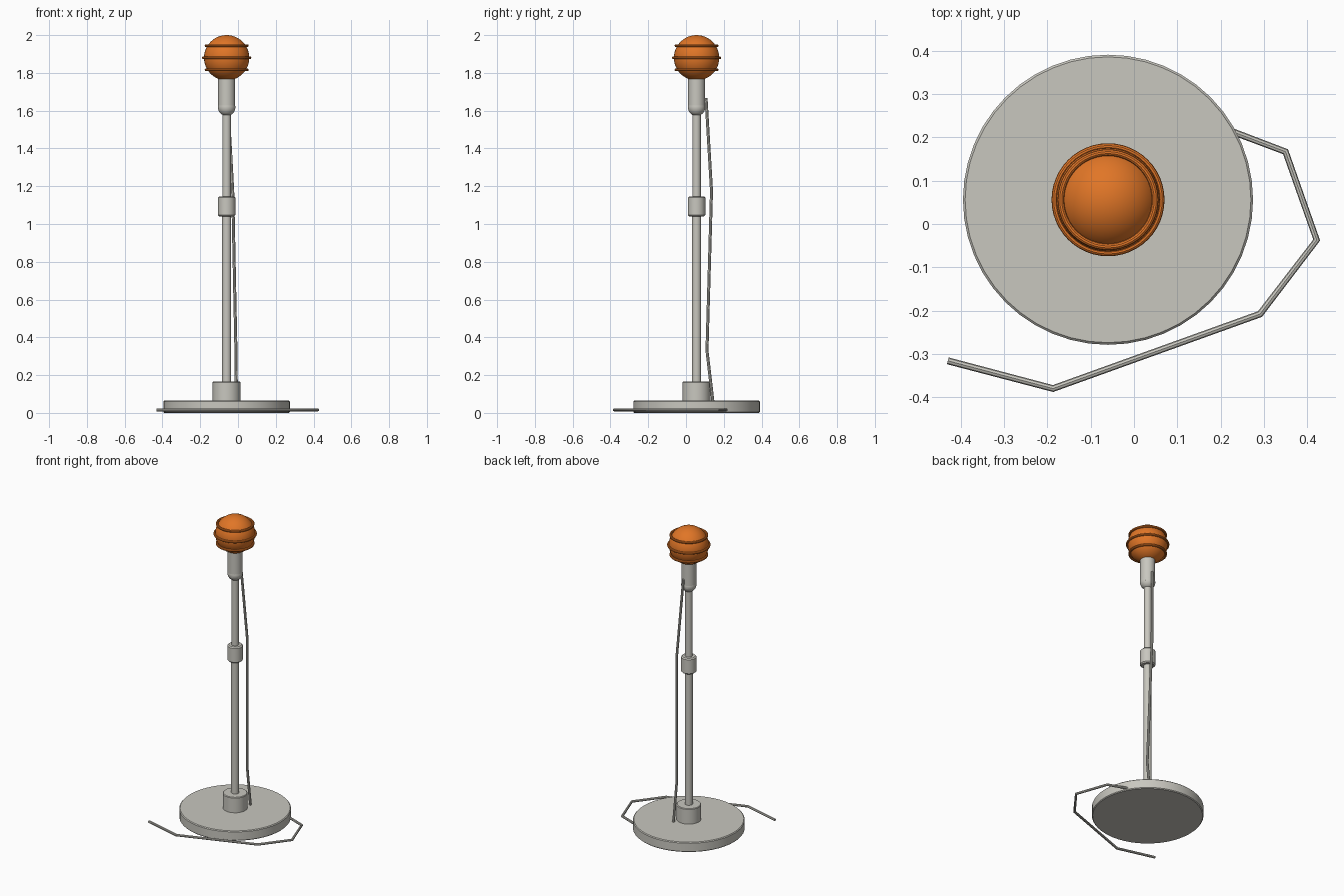
import bpy, bmesh, math
from mathutils import Matrix

if "Cube" in bpy.data.objects:
    bpy.data.objects.remove(bpy.data.objects["Cube"])

CX, CY = -0.06, 0.056   # axis of the stand


def material(name, rgb):
    m = bpy.data.materials.new(name)
    m.diffuse_color = (*rgb, 1)
    m.use_nodes = True
    m.node_tree.nodes["Principled BSDF"].inputs["Base Color"].default_value = m.diffuse_color
    return m


GREY = material("warm grey", (0.58, 0.57, 0.52))
ORANGE = material("orange", (0.75, 0.18, 0.02))


def finish(obj, mat):
    obj.data.materials.clear()
    obj.data.materials.append(mat)
    bpy.ops.object.select_all(action='DESELECT')
    obj.select_set(True)
    bpy.context.view_layer.objects.active = obj
    bpy.ops.object.shade_smooth_by_angle(angle=math.radians(35))
    return obj


def lathe(name, profile, mat, sides=32):
    """Spin a (radius, z) profile, given bottom to top, about the stand axis."""
    bm = bmesh.new()
    pts = [(0, profile[0][1])] + profile + [(0, profile[-1][1])]
    vs = [bm.verts.new((r, 0, z)) for r, z in pts]
    es = [bm.edges.new(pair) for pair in zip(vs, vs[1:])]
    bmesh.ops.spin(bm, geom=vs + es, cent=(0, 0, 0), axis=(0, 0, 1),
                   angle=math.tau, steps=sides, use_merge=True)
    bmesh.ops.remove_doubles(bm, verts=bm.verts, dist=1e-5)
    bmesh.ops.recalc_face_normals(bm, faces=bm.faces)
    me = bpy.data.meshes.new(name)
    bm.to_mesh(me)
    bm.free()
    obj = bpy.data.objects.new(name, me)
    obj.location = (CX, CY, 0)
    bpy.context.collection.objects.link(obj)
    return finish(obj, mat)


def drum(name, r, z0, z1, b=0.006, sides=32):
    """Cylinder with small chamfered rims."""
    return lathe(name, [(r - b, z0), (r, z0 + b), (r, z1 - b), (r - b, z1)], GREY, sides)


def ball(name, r, z, mat):
    bpy.ops.mesh.primitive_uv_sphere_add(segments=40, ring_count=24, radius=r,
                                         location=(CX, CY, z))
    bpy.context.object.name = name
    return finish(bpy.context.object, mat)


def cable(name, points, r=0.008):
    cu = bpy.data.curves.new(name, 'CURVE')
    cu.dimensions = '3D'
    cu.bevel_depth = r
    cu.bevel_resolution = 2
    cu.use_fill_caps = True
    sp = cu.splines.new('POLY')
    sp.points.add(len(points) - 1)
    for p, co in zip(sp.points, points):
        p.co = (*co, 1)
    obj = bpy.data.objects.new(name, cu)
    bpy.context.collection.objects.link(obj)
    bpy.ops.object.select_all(action='DESELECT')
    obj.select_set(True)
    bpy.context.view_layer.objects.active = obj
    bpy.ops.object.convert(target='MESH')
    return finish(bpy.context.object, GREY)


# Stand
drum("base", 0.335, 0.0, 0.065, 0.005, 48)
drum("base_collar", 0.074, 0.06, 0.166, 0.004)
drum("lower_pole", 0.024, 0.1, 1.10, 0.002, 24)
drum("upper_pole", 0.0225, 1.06, 1.62, 0.002, 24)
drum("height_clutch", 0.046, 1.04, 1.146, 0.007)

# Microphone body with a rounded swivel below
ball("swivel_ball", 0.046, 1.618, GREY)
drum("microphone_body", 0.045, 1.605, 1.79, 0.003)

# Round grille with three raised rings
ball("grille", 0.12, 1.88, ORANGE)
for label, z, radius in (("lower", 1.816, 0.109), ("middle", 1.88, 0.123),
                         ("upper", 1.944, 0.109)):
    bpy.ops.mesh.primitive_torus_add(location=(CX, CY, z), major_radius=radius,
                                     minor_radius=0.0075, major_segments=48,
                                     minor_segments=10)
    bpy.context.object.name = label + "_grille_ring"
    finish(bpy.context.object, ORANGE)

# Cable hanging beside the pole
cable("hanging_cable", [(-0.055, 0.106, 1.667), (-0.028, 0.135, 1.175),
                        (-0.011, 0.111, 0.33), (-0.008, 0.143, 0.055)])
# Cable lying on the floor around the base
cable("floor_cable", [(0.17, 0.235, 0.016), (0.35, 0.167, 0.016), (0.422, -0.037, 0.016),
                      (0.291, -0.208, 0.016), (-0.187, -0.38, 0.016),
                      (-0.43, -0.316, 0.016)])
